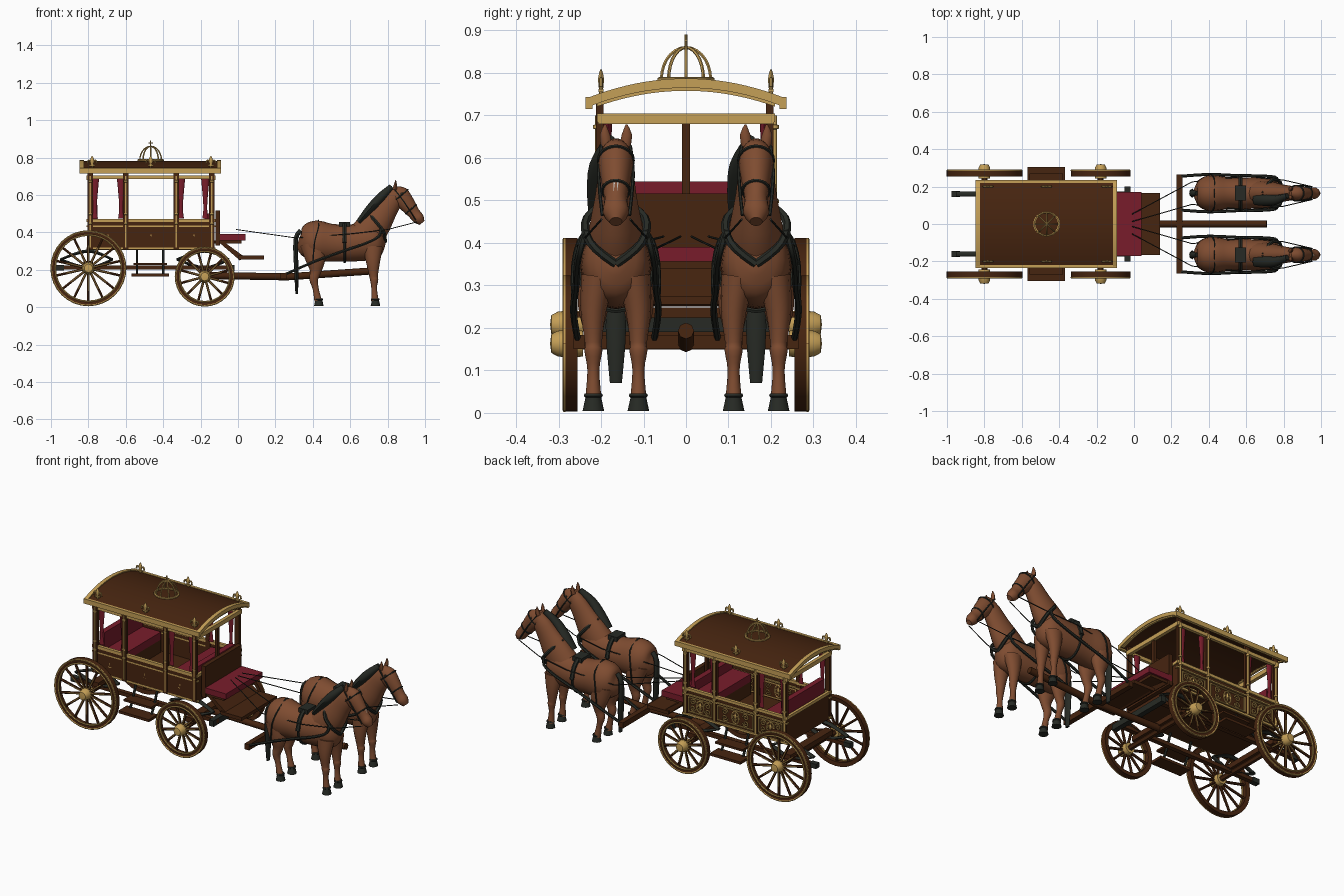
import bpy, bmesh, math
from mathutils import Vector

cube = bpy.data.objects.get("Cube")
if cube:
    bpy.data.objects.remove(cube)


def material(name, *rgb):
    m = bpy.data.materials.new(name)
    m.use_nodes = True
    m.diffuse_color = (*rgb, 1)
    m.node_tree.nodes["Principled BSDF"].inputs["Base Color"].default_value = (*rgb, 1)
    return m


WOOD = material("dark_wood", .062, .018, .005)
GOLD = material("gold_trim", .56, .35, .095)
RED = material("red_velvet", .19, .012, .024)
COAT = material("chestnut_coat", .21, .072, .03)
BLACK = material("black_leather", .02, .023, .018)
WHITE = material("white_blaze", .55, .53, .5)
X, Y, Z = Vector((1, 0, 0)), Vector((0, 1, 0)), Vector((0, 0, 1))
SIDES = (-1, 1)


def build(name, verts, faces, mat, smooth=False):
    mesh = bpy.data.meshes.new(name)
    mesh.from_pydata(verts, [], faces)
    bm = bmesh.new()
    bm.from_mesh(mesh)
    bmesh.ops.remove_doubles(bm, verts=bm.verts, dist=1e-5)
    bmesh.ops.recalc_face_normals(bm, faces=bm.faces)
    bm.to_mesh(mesh)
    bm.free()
    mesh.materials.append(mat)
    if smooth:
        mesh.polygons.foreach_set("use_smooth", [True] * len(mesh.polygons))
        mesh.set_sharp_from_angle(angle=math.radians(50))
    obj = bpy.data.objects.new(name, mesh)
    bpy.context.scene.collection.objects.link(obj)
    return obj


def skin_rings(name, rings, mat, loop=False, smooth=True):
    """Bridge equal rings of points, capping the ends unless looped."""
    n, count = len(rings[0]), len(rings)
    faces = [[i * n + j, i * n + (j + 1) % n, (i + 1) % count * n + (j + 1) % n, (i + 1) % count * n + j]
             for i in range(count if loop else count - 1) for j in range(n)]
    if not loop:
        faces += [list(range(n)), list(range((count - 1) * n, count * n))]
    return build(name, [p for ring in rings for p in ring], faces, mat, smooth)


def box(name, x, y, z, mat):
    """Box from (low, high) pairs."""
    ring = lambda h: [(x[0], y[0], h), (x[1], y[0], h), (x[1], y[1], h), (x[0], y[1], h)]
    return skin_rings(name, [ring(z[0]), ring(z[1])], mat, smooth=False)


def tube(name, rows, mat, steps=1, n=8, ref=Y):
    """Loft ellipses through rows of x, y, z, width, depth."""
    rows = [Vector(r) for r in rows]
    if steps > 1:
        ext, fine = [rows[0]] + rows + [rows[-1]], []
        for a, b, c, d in zip(ext, ext[1:], ext[2:], ext[3:]):
            for k in range(steps):
                t = k / steps
                fine.append((b * 2 + (c - a) * t + (a * 2 - b * 5 + c * 4 - d) * t**2
                             + (b * 3 - a - c * 3 + d) * t**3) / 2)
        rows = fine + [rows[-1]]
    pts, rings = [Vector(r[:3]) for r in rows], []
    for i, p in enumerate(pts):
        t = (pts[min(i + 1, len(pts) - 1)] - pts[max(i - 1, 0)]).normalized()
        side = (ref - t * ref.dot(t)).normalized()
        up = t.cross(side)
        angles = [math.tau * j / n for j in range(n)]
        rings.append([p + side * (rows[i][3] * math.cos(a)) + up * (rows[i][4] * math.sin(a)) for a in angles])
    return skin_rings(name, rings, mat)


def rope(name, pts, r, mat, steps=1, n=6, ref=Y):
    return tube(name, [(*p, r, r) for p in pts], mat, steps, n, ref)


def ellipse(name, c, u, v, r, mat, turn=math.tau, n=24, ref=Y):
    """Rope along an ellipse, or an arc of one, spanned by u and v."""
    c = Vector(c)
    pts = [c + u * math.cos(turn * k / n) + v * math.sin(turn * k / n) for k in range(n + 1)]
    return rope(name, pts, r, mat, ref=ref)


def lathe(name, profile, c, mat, n=32, axis=Y, loop=False):
    """Revolve (radius, height) pairs about an axis through c."""
    u = X
    v = axis.cross(u)
    rings = [[Vector(c) + axis * h + (u * math.cos(math.tau * k / n) + v * math.sin(math.tau * k / n)) * r
              for k in range(n)] for r, h in profile]
    return skin_rings(name, rings, mat, loop)


def wheel(x, z, radius, spokes, s):
    c = Vector((x, s * .272, z))
    lathe("wheel_rim", [(radius, -.017), (radius, .017), (radius - .024, .014), (radius - .024, -.014)],
          c, WOOD, loop=True)
    for r in (radius - .004, radius - .026):
        ellipse("wheel_gold_ring", c + Y * s * .014, X * r, Z * r, .005, GOLD, n=32)
    for k in range(spokes):
        a = math.tau * (k + .5) / spokes
        d = Vector((math.cos(a), 0, math.sin(a)))
        rope("wheel_spoke", [c + d * .02, c + d * (radius - .02)], .0075, WOOD)
        rope("spoke_gold_line", [c + d * .025 + Y * s * .007, c + d * radius * .6 + Y * s * .007], .003, GOLD)
    lathe("wheel_hub", [(0, -.03), (.03, -.03), (.034, 0), (.03, .03), (.022, .045), (0, .048)],
          c, GOLD, 16, Y * s)


def scroll(x, y, z, r, flip, rise):
    pts = []
    for k in range(19):
        a, q = k * .5, r * (1 - k / 22)
        pts.append((x + flip * q * math.cos(a), y, z + rise * q * math.sin(a)))
    rope("gold_scroll", pts, .0036, GOLD, n=5)


def fleur(x, y, z, h):
    """Three-petal ornament in the x-z plane."""
    tube("fleur_petal", [(x, y, z, .004, .004), (x, y, z + h * .35, .005, h * .07),
                         (x, y, z + h * .7, .007, h * .16), (x, y, z + h, .002, .002)], GOLD, 2)
    for s in SIDES:
        rope("fleur_leaf", [(x, y, z + h * .25), (x + s * h * .12, y, z + h * .6), (x + s * h * .3, y, z + h * .66),
                            (x + s * h * .36, y, z + h * .42)], h * .065, GOLD, 3)
    box("fleur_band", (x - h * .22, x + h * .22), (y - .006, y + .006), (z + h * .25, z + h * .35), GOLD)


def arch(name, x, top, thick, half, mat):
    """Curved roof slab spanning x and bowed across y."""
    ys = [half * (k / 10 - 1) for k in range(21)]
    crown = lambda y: top - .047 * (y / .235) ** 2
    ring = lambda px: [(px, y, crown(y)) for y in ys] + [(px, y, crown(y) - thick) for y in reversed(ys)]
    return skin_rings(name, [ring(x[0]), ring(x[1])], mat)


# Coach body
REAR, FRONT, HALF = -.8, -.13, .2
POSTS = (-.79, -.6, -.33, -.14)
box("body_floor", (REAR, FRONT), (-HALF, HALF), (.305, .325), WOOD)
box("rear_wall", (REAR, REAR + .015), (-HALF, HALF), (.31, .46), WOOD)
box("front_wall", (FRONT - .015, FRONT), (-HALF, HALF), (.31, .46), WOOD)
box("front_center_post", (-.145, -.128), (-.009, .009), (.46, .69), WOOD)
for end in (REAR, FRONT):
    box("end_top_beam", (end - .01, end + .01), (-.207, .207), (.68, .705), GOLD)
    box("end_sill", (end - .008, end + .008), (-.205, .205), (.455, .472), GOLD)
for s in SIDES:
    y = s * HALF
    face = y + s * .002
    box("side_wall", (REAR, FRONT), (y - .008, y), (.31, .46), WOOD)
    for low, high in ((.308, .32), (.428, .436), (.455, .472), (.685, .705)):
        box("side_gold_rail", (REAR - .01, FRONT + .01), (y - .009, y + .009), (low, high), GOLD)
    for x in POSTS:
        box("window_post", (x - .014, x + .014), (y - .012, y + .006), (.31, .735), WOOD)
        rope("gold_column", [(x, face + s * .006, .32), (x, face + s * .006, .7)], .006, GOLD, n=8)
        for z in (.44, .49, .665):
            lathe("column_collar", [(0, 0), (.012, .004), (.012, .012), (0, .016)],
                  (x, face + s * .005, z), GOLD, 10, Z)
    for a, b in zip(POSTS, POSTS[1:]):
        mid, span = (a + b) / 2, (b - a) / 2
        for e in SIDES:
            box("panel_frame_side", (mid + e * (span - .02) - .003, mid + e * (span - .02) + .003),
                (face - .004, face + .004), (.33, .42), GOLD)
            box("panel_frame_edge", (mid - span + .02, mid + span - .02), (face - .004, face + .004),
                (.372 + e * .042, .378 + e * .042), GOLD)
            for rise in SIDES:
                scroll(mid + e * span * .5, face, .375 + rise * .018, .02, -e, rise)
        ellipse("medallion", (mid, face, .375), X * .024, Z * .034, .004, GOLD)
        fleur(mid, face, .35, .052)
    # Curtains beside the end windows
    for x in (-.765, -.625, -.305, -.175):
        tube("curtain", [(x, y - s * .016, .475, .008, .016), (x, y - s * .016, .54, .006, .01),
                         (x, y - s * .016, .685, .01, .022)], RED, 3)

# Interior and driver seating
for back, cushion in (((-.782, -.75), (-.76, -.63)), ((-.18, -.147), (-.3, -.17))):
    box("bench_back", back, (-.18, .18), (.4, .545 if back[0] < -.5 else .5), RED)
    box("bench_cushion", cushion, (-.18, .18), (.4, .445), RED)
    box("bench_base", cushion, (-.18, .18), (.32, .4), WOOD)
box("driver_back", (-.12, -.095), (-.17, .17), (.33, .516), WOOD)
box("driver_cushion", (-.115, .04), (-.17, .17), (.356, .39), RED)
box("seat_board", (-.13, .02), (-.16, .16), (.34, .356), WOOD)
box("footboard", (0, .14), (-.165, .165), (.255, .275), WOOD)
skin_rings("slanted_boot", [[(-.1, y, .345), (-.07, y, .345), (.04, y, .265), (.01, y, .25)]
                            for y in (-.155, .155)], WOOD, smooth=False)

# Arched roof, finials and crown
arch("roof_panel", (-.84, -.097), .781, .016, .23, WOOD)
for x in (-.847, -.113):
    arch("roof_fascia", (x, x + .023), .787, .022, .235, GOLD)
    arch("fascia_molding", (x + .005, x + .018), .768, .01, .21, GOLD)
for s in SIDES:
    box("roof_eave", (-.847, -.09), (s * .228 - .008, s * .228 + .008), (.715, .743), GOLD)
    for x in (-.78, -.467, -.145):
        fleur(x, s * .2, .738, .07)
C = Vector((-.467, 0, .785))
ellipse("crown_base", C, X * .066, Y * .062, .006, GOLD, ref=Z)
for k in range(4):
    a = math.pi * k / 4
    d = X * math.cos(a) + Y * math.sin(a)
    ellipse("crown_hoop", C, d * .058, Z * .075, .004, GOLD, math.pi, 14, Z.cross(d))
rope("crown_cross_upright", [C + Z * .07, C + Z * .105], .003, GOLD)
rope("crown_cross_arm", [C + Z * .092 - X * .012, C + Z * .092 + X * .012], .003, GOLD)

# Running gear
for x, z, r, count in ((-.8, .208, .203, 14), (-.178, .163, .16, 12)):
    rope("axle", [(x, -.27, z), (x, .27, z)], .016, WOOD, ref=X)
    box("axle_bed", (x - .025, x + .025), (-.2, .2), (z + .01, z + .04), WOOD)
    for s in SIDES:
        wheel(x, z, r, count, s)
        for bow, mid in ((.03, .27), (-.03, .24)):
            tube("leaf_spring", [(x - .15, s * .16, .255, .014, .006), (x, s * .16, mid + bow, .014, .009),
                                 (x + .13, s * .16, .255, .014, .006)], BLACK, 5)
box("front_cross_spring", (-.05, -.02), (-.2, .2), (.19, .225), BLACK)
for s in SIDES:
    box("chassis_rail", (-.97, -.02), (s * .16 - .013, s * .16 + .013), (.2, .222), WOOD)
    box("rail_end", (-.975, -.93), (s * .16 - .016, s * .16 + .016), (.197, .225), BLACK)
    box("upper_step", (-.56, -.38), (s * .235 - .035, s * .235 + .035), (.225, .237), WOOD)
    box("lower_step", (-.57, -.37), (s * .265 - .04, s * .265 + .04), (.165, .18), WOOD)
    for x in (-.54, -.4):
        rope("step_hanger", [(x, s * .18, .31), (x, s * .21, .23), (x, s * .24, .17)], .007, BLACK)
rope("draft_pole", [(-.2, 0, .17), (.26, 0, .162), (.71, 0, .193)], .019, WOOD, n=8)
box("pole_crossbar", (.228, .258), (-.265, .265), (.15, .183), WOOD)


def horse(y0, blaze):
    parts = []
    add = lambda *args, **kw: parts.append(tube(*args, **kw))
    cord = lambda *args, **kw: parts.append(rope(*args, **kw))
    # Trunk, neck and head
    add("horse_body", [(.322, 0, .35, .015, .02), (.34, 0, .347, .06, .07), (.38, 0, .35, .09, .103),
                       (.43, 0, .35, .096, .112), (.5, 0, .345, .086, .1), (.6, 0, .343, .084, .099),
                       (.7, 0, .352, .08, .1), (.755, 0, .36, .064, .08), (.785, 0, .365, .015, .025)],
        COAT, 3, 20)
    add("horse_neck", [(.67, 0, .37, .07, .09), (.73, 0, .44, .062, .086), (.785, 0, .515, .048, .066),
                       (.83, 0, .58, .04, .052), (.855, 0, .625, .026, .03)], COAT, 3, 16)
    add("horse_head", [(.828, 0, .632, .018, .02), (.86, 0, .6, .04, .052), (.9, 0, .555, .036, .045),
                       (.94, 0, .503, .027, .033), (.966, 0, .472, .031, .031), (.984, 0, .45, .015, .016)],
        COAT, 3, 16)
    add("horse_tail", [(.335, 0, .41, .012, .012), (.308, 0, .36, .018, .012), (.312, 0, .2, .024, .012),
                       (.314, 0, .07, .014, .007)], BLACK, 3)
    add("horse_mane", [(.645, -.035, .455, .028, .014), (.7, -.038, .52, .03, .022), (.76, -.036, .585, .026, .024),
                       (.82, -.014, .643, .014, .016)], BLACK, 3)
    if blaze:
        add("face_blaze", [(.9, 0, .604, .006, .003), (.932, 0, .579, .008, .003), (.965, 0, .518, .007, .003),
                           (.985, 0, .49, .005, .003)], WHITE, 2)
    for s in SIDES:
        leg = s * .053
        add("horse_ear", [(.838, s * .022, .63, .013, .012), (.842, s * .026, .655, .012, .008),
                          (.843, s * .025, .679, .002, .002)], COAT, 2)
        add("horse_eye", [(.872, s * .036, .612, .003, .004), (.876, s * .037, .606, .006, .006),
                          (.88, s * .036, .6, .003, .004)], BLACK)
        add("front_leg", [(.72, s * .042, .32, .04, .055), (.722, leg, .24, .03, .037), (.725, leg, .165, .02, .023),
                          (.728, leg, .145, .021, .022), (.728, leg, .1, .014, .015), (.732, leg, .035, .019, .02)],
            COAT, 3, 12)
        add("hind_leg", [(.4, s * .045, .34, .045, .07), (.415, leg, .25, .036, .052), (.415, leg, .19, .022, .03),
                         (.405, leg, .15, .02, .024), (.415, leg, .1, .014, .016), (.428, leg, .035, .019, .02)],
            COAT, 3, 12)
        for x in (.735, .432):
            parts.append(lathe("hoof", [(0, .005), (.026, .005), (.019, .036), (.023, .04), (.021, .046), (0, .046)],
                               (x, leg, 0), BLACK, 14, Z))
        # Collar, traces, reins and bridle
        cord("collar", [(.69, 0, .51), (.735, s * .068, .46), (.78, s * .06, .4), (.787, 0, .35)], .01, BLACK, 4)
        cord("trace", [(.765, s * .07, .43), (.755, s * .085, .38), (.68, s * .092, .34), (.55, s * .094, .295),
                       (.4, s * .1, .24), (.245, s * .09, .172)], .008, BLACK, 3)
        cord("hip_strap", [(.43, 0, .464), (.43, s * .075, .425), (.41, s * .101, .35), (.4, s * .1, .24)],
             .004, BLACK, 3)
        cord("saddle_flap", [(.57, s * .03, .445), (.57, s * .068, .41), (.57, s * .09, .345)], .013, BLACK, 3)
        cord("cheek_strap", [(.838, s * .034, .628), (.89, s * .041, .56), (.95, s * .032, .465)], .004, BLACK, 2)
        cord("rein", [(.955, s * .034, .455), (.8, s * .07, .415), (.6, s * .09, .392), (.31, s * .06, .37),
                      (-.01, s * .02 - y0 * .8, .415)], .0026, BLACK)
    parts.append(ellipse("girth_strap", (.57, 0, .343), Y * .087, Z * .102, .007, BLACK, ref=X))
    parts.append(ellipse("nose_band", (.925, 0, .523), Y * .032, Vector((.028, 0, .024)), .004, BLACK, ref=X))
    parts.append(ellipse("brow_band", (.868, 0, .594), Y * .041, Vector((.04, 0, .034)), .004, BLACK, ref=X))
    parts.append(box("saddle_pad", (.54, .6), (-.04, .04), (.43, .456), BLACK))
    for part in parts:
        part.location.y = y0


horse(-.165, True)
horse(.165, False)
